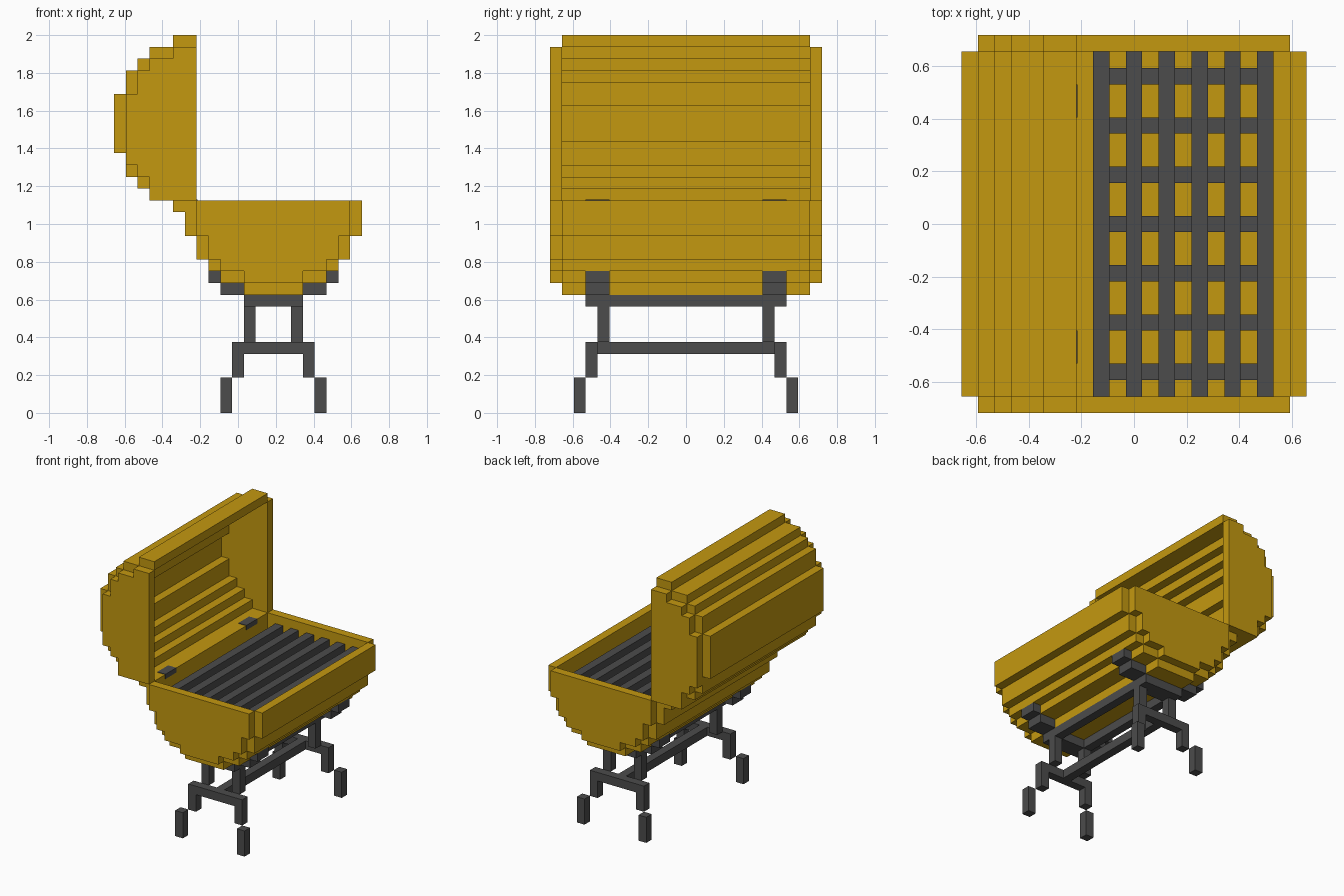
import bpy
import bmesh

if "Cube" in bpy.data.objects:
    bpy.data.objects.remove(bpy.data.objects["Cube"], do_unlink=True)

U = 1 / 16  # size of one block


def material(name, rgb):
    m = bpy.data.materials.new(name)
    m.use_nodes = True
    m.diffuse_color = (*rgb, 1)
    m.node_tree.nodes["Principled BSDF"].inputs["Base Color"].default_value = (*rgb, 1)
    return m


YELLOW = material("mustard yellow", (0.55, 0.315, 0.005))
GREY = material("dark grey", (0.072, 0.072, 0.072))


def finish(name, bm, mat):
    bmesh.ops.recalc_face_normals(bm, faces=bm.faces)
    bmesh.ops.scale(bm, vec=(U, U, U), verts=bm.verts)
    me = bpy.data.meshes.new(name)
    bm.to_mesh(me)
    bm.free()
    me.materials.append(mat)
    ob = bpy.data.objects.new(name, me)
    bpy.context.collection.objects.link(ob)
    return ob


def boxes(name, mat, spans):
    """One object from blocks given as (x0, x1, y0, y1, z0, z1) in block units."""
    bm = bmesh.new()
    for x0, x1, y0, y1, z0, z1 in spans:
        vs = bmesh.ops.create_cube(bm, size=1)["verts"]
        bmesh.ops.scale(bm, vec=(x1 - x0, y1 - y0, z1 - z0), verts=vs)
        bmesh.ops.translate(bm, vec=((x0 + x1) / 2, (y0 + y1) / 2, (z0 + z1) / 2), verts=vs)
    return finish(name, bm, mat)


def stairs(steps, side):
    """Stepped half outline from the rim to the bottom; steps are (half width, depth)."""
    pts, top = [], 0
    for half, depth in steps:
        pts += [(side * half, top), (side * half, depth)]
        top = depth
    return pts


def extrude(name, mat, outline, place, y0, y1):
    """Extrude an outline along y; place maps (across, depth) to (x, z)."""
    bm = bmesh.new()
    pts = [place(*p) for p in outline]
    face = bm.faces.new([bm.verts.new((x, y0, z)) for x, z in pts])
    new = bmesh.ops.extrude_face_region(bm, geom=[face])["geom"]
    verts = [g for g in new if isinstance(g, bmesh.types.BMVert)]
    bmesh.ops.translate(bm, vec=(0, y1 - y0, 0), verts=verts)
    return finish(name, bm, mat)


def bowl(name, rim, place, low_cap=None):
    """Stepped half barrel with two end caps; rim is the depth of the first step."""
    def deeper(steps):
        return [(h, d + rim) for h, d in steps]
    outer = deeper([(7.5, 0), (6.5, 2), (5.5, 3), (4.5, 4), (2.5, 5)])
    inner = deeper([(6.5, 0), (5.5, 1), (4.5, 2), (3.5, 3), (1.5, 4)])
    cap = [(6.5, 0), (5.5, 2), (4.5, 3), (2.5, 4)]
    shell = (stairs(outer, 1) + stairs(outer, -1)[::-1]
             + stairs(inner, -1) + stairs(inner, 1)[::-1])
    extrude(name + "_shell", YELLOW, shell, place, -10.5, 10.5)
    end = stairs(deeper(cap), 1) + stairs(deeper(low_cap or cap), -1)[::-1]
    extrude(name + "_front_end", YELLOW, end, place, -11.5, -10.5)
    extrude(name + "_back_end", YELLOW, end, place, 10.5, 11.5)


# Basin opens upward, lid stands open and faces +x
bowl("basin", 3, lambda h, d: (3 + h, 18 - d))
bowl("lid", 2, lambda h, d: (-3.5 - d, 24.5 + h),
     low_cap=[(6.5, 2), (4.5, 3), (3.5, 4)])

# Hinges between basin and lid
boxes("hinges", GREY, [(-4.5, -3.45, y, y + 2, 17.5, 18.06) for y in (-8.5, 6.5)])

# Cooking grate: long bars on cross bars
boxes("grate_bars", GREY, [(x - 0.5, x + 0.5, -10.5, 10.5, 16, 17) for x in range(-2, 9, 2)])
boxes("grate_cross_bars", GREY, [(-2.5, 8.5, y - 0.5, y + 0.5, 15, 16) for y in range(-9, 10, 3)])


def four(dx0, dx1, y0, y1, z0, z1):
    """Block mirrored to all four corners around the stand's centre line x = 3."""
    out = []
    for xs in ((3 - dx1, 3 - dx0), (3 + dx0, 3 + dx1)):
        for ys in ((-y1, -y0), (y0, y1)):
            out.append((*xs, *ys, z0, z1))
    return out


# Cradle under the basin
boxes("cradle_rails", GREY, [(x, x + 1, -6.5, 6.5, 9, 10) for x in (0.5, 4.5)])
boxes("cradle_plates", GREY, [(0.5, 5.5, y, y + 2, 9, 10) for y in (-8.5, 6.5)])
boxes("cradle_brackets", GREY,
      four(2.5, 4.5, 6.5, 8.5, 10, 11) + four(4.5, 5.5, 6.5, 8.5, 11, 12))

# Stand: each leg steps outward towards the floor
boxes("upper_legs", GREY, four(1.5, 2.5, 6.5, 7.5, 6, 9))
boxes("middle_legs", GREY, four(2.5, 3.5, 7.5, 8.5, 3, 6))
boxes("feet", GREY, four(3.5, 4.5, 8.5, 9.5, 0, 3))
boxes("leg_cross_bars", GREY, [(0.5, 5.5, y, y + 1, 5, 6) for y in (-8.5, 7.5)])
boxes("stand_beam", GREY, [(2.5, 3.5, -7.5, 7.5, 5, 6)])
